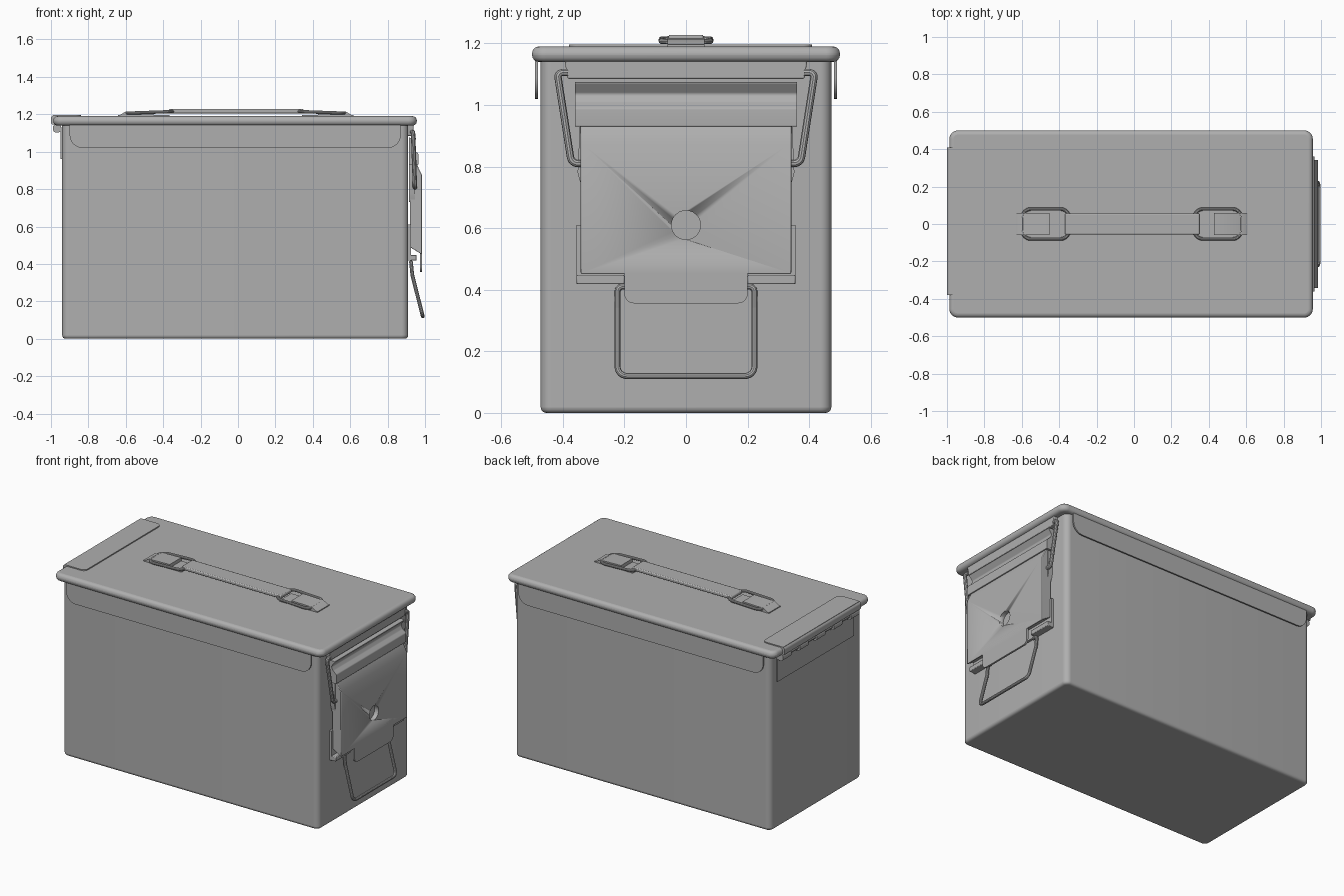
import bpy, bmesh, math
from mathutils import Vector

if "Cube" in bpy.data.objects:
    bpy.data.objects.remove(bpy.data.objects["Cube"], do_unlink=True)

STEEL = (0.43, 0.43, 0.43, 1)
mat = bpy.data.materials.new("grey steel")
mat.use_nodes = True
mat.diffuse_color = STEEL
mat.node_tree.nodes["Principled BSDF"].inputs["Base Color"].default_value = STEEL


def activate(ob):
    bpy.ops.object.select_all(action='DESELECT')
    ob.select_set(True)
    bpy.context.view_layer.objects.active = ob


def finish(ob):
    ob.data.materials.append(mat)
    activate(ob)
    bpy.ops.object.shade_smooth_by_angle(angle=math.radians(35))


def fillet(pts, r, closed=True, n=6):
    """Round the corners of a path; r is one radius or one per point."""
    pts = [Vector(p) for p in pts]
    radii = r if isinstance(r, (list, tuple)) else [r] * len(pts)
    out = []
    for i, p in enumerate(pts):
        if radii[i] == 0 or (not closed and i in (0, len(pts) - 1)):
            out.append(p)
            continue
        a, b = pts[i - 1] - p, pts[(i + 1) % len(pts)] - p
        half = a.angle(b) / 2
        t = min(radii[i] / math.tan(half), a.length * 0.49, b.length * 0.49)
        rad = t * math.tan(half)
        mid = (a.normalized() + b.normalized()).normalized()
        centre = p + mid * math.hypot(t, rad)
        s, e = p + a.normalized() * t - centre, p + b.normalized() * t - centre
        for k in range(n + 1):
            v = s.lerp(e, k / n)
            out.append(centre + v.normalized() * rad)
    return out


def prism(name, pts, axis, lo, hi, r=0, bevel=0, segs=4):
    """Extrude a rounded outline along an axis."""
    place = {'x': lambda p, h: (h, p.x, p.y),
             'y': lambda p, h: (p.x, h, p.y),
             'z': lambda p, h: (p.x, p.y, h)}[axis]
    path = fillet(pts, r)
    bm = bmesh.new()
    rings = [[bm.verts.new(place(p, h)) for p in path] for h in (lo, hi)]
    for ring in rings:
        bm.faces.new(ring)
    n = len(path)
    for i in range(n):
        j = (i + 1) % n
        bm.faces.new((rings[0][i], rings[0][j], rings[1][j], rings[1][i]))
    bmesh.ops.recalc_face_normals(bm, faces=bm.faces)
    me = bpy.data.meshes.new(name)
    bm.to_mesh(me)
    bm.free()
    ob = bpy.data.objects.new(name, me)
    bpy.context.collection.objects.link(ob)
    finish(ob)
    if bevel:
        m = ob.modifiers.new("bevel", 'BEVEL')
        m.width, m.segments, m.limit_method = bevel, segs, 'ANGLE'
        m.angle_limit = math.radians(35)
    return ob


def rect(a0, a1, b0, b1):
    return [(a0, b0), (a1, b0), (a1, b1), (a0, b1)]


def wire(name, pts, thick, r, closed=False):
    """Round bent wire."""
    cu = bpy.data.curves.new(name, 'CURVE')
    cu.dimensions = '3D'
    cu.bevel_depth, cu.bevel_resolution, cu.use_fill_caps = thick, 3, True
    path = fillet(pts, r, closed)
    sp = cu.splines.new('POLY')
    sp.points.add(len(path) - 1)
    for q, p in zip(sp.points, path):
        q.co = (*p, 1)
    sp.use_cyclic_u = closed
    ob = bpy.data.objects.new(name, cu)
    bpy.context.collection.objects.link(ob)
    activate(ob)
    bpy.ops.object.convert(target='MESH')
    finish(bpy.context.object)
    return bpy.context.object


# Box and lid
prism("box_body", rect(-0.94, 0.91, -0.472, 0.472), 'z', 0, 1.16, 0.035, 0.018)
prism("lid", rect(-0.987, 0.956, -0.5, 0.5), 'z', 1.14, 1.19, 0.045, 0.022)
for side, s in (("right", -1), ("left", 1)):
    prism(side + "_lid_skirt", rect(-0.9, 0.87, 1.02, 1.16), 'y', s * 0.481, s * 0.49,
          [0.09, 0.09, 0, 0])

# Hinge at the back end
Y0, Y1 = -0.38, 0.41
prism("hinge_top_leaf", rect(-0.99, -0.84, Y0, Y1), 'z', 1.185, 1.197, [0, 0.03, 0.03, 0])
prism("hinge_curl", [(-0.95, 1.197), (-1.0, 1.197), (-1.0, 1.145), (-0.95, 1.145)], 'y',
      Y0, Y1, [0, 0.02, 0.01, 0])
prism("hinge_end_leaf", rect(Y0, Y1, 0.96, 1.13), 'x', -0.95, -0.938)
wire("hinge_pin", [(-0.968, Y0, 1.125), (-0.968, Y1, 1.125)], 0.012, 0)
step = (Y1 - Y0) / 9
for i in range(0, 9, 2):
    y = Y0 + i * step
    prism("hinge_knuckle", rect(-0.99, -0.945, 1.102, 1.148), 'y', y, y + step, 0.02)

# Carrying handle on the lid
prism("handle_strap", rect(-0.37, 0.35, -0.057, 0.057), 'z', 1.205, 1.228, 0.008, 0.006, 2)
MID = -0.012
for name, s in (("back", -1), ("front", 1)):
    def hx(d):
        return MID + s * d
    wire(name + "_handle_loop", [(hx(0.335), -0.08, 1.215), (hx(0.585), -0.08, 1.206),
                                 (hx(0.585), 0.08, 1.206), (hx(0.335), 0.08, 1.215)],
         0.009, 0.045, True)
    prism(name + "_handle_foot", rect(*sorted((hx(0.63), hx(0.355))), -0.06, 0.06), 'z',
          1.185, 1.196)
    prism(name + "_handle_clip", [(hx(0.63), 1.19), (hx(0.59), 1.214), (hx(0.44), 1.218),
                                  (hx(0.44), 1.19)], 'y', -0.06, 0.06)

# Lid catch and upper latch bar
prism("lid_catch", [(-0.385, 1.085), (0.385, 1.085), (0.395, 1.15), (-0.395, 1.15)], 'x',
      0.9, 0.938, 0.008, 0.004, 2)
prism("latch_bar", [(0.915, 1.075), (0.955, 1.072), (0.926, 1.035), (0.94, 1.01),
                    (0.964, 0.99), (0.964, 0.93), (0.915, 0.93)], 'y', -0.36, 0.36,
      [0, 0.003, 0.012, 0.02, 0.012, 0.004, 0])

# Latch lever: a pan with a sloped top, a tab and a round hole
pan = prism("latch_pan", [(0.92, 0.49), (0.984, 0.45), (0.984, 0.875), (0.955, 0.935),
                          (0.92, 0.935)], 'y', -0.342, 0.342, 0, 0.004, 2)
cutter = prism("hole_cutter", rect(-0.047, 0.047, 0.563, 0.657), 'x', 0.955, 1.05, 0.047)
cutter.hide_render = True
cutter.hide_set(True)
hole = pan.modifiers.new("hole", 'BOOLEAN')
hole.operation, hole.object = 'DIFFERENCE', cutter
prism("latch_tab", rect(-0.2, 0.2, 0.356, 0.5), 'x', 0.972, 0.984, [0.03, 0.03, 0, 0])
prism("latch_mount", rect(-0.355, 0.355, 0.418, 0.61), 'x', 0.9, 0.925)
for side, s in (("right", -1), ("left", 1)):
    prism(side + "_latch_foot", rect(*sorted((s * 0.2, s * 0.355)), 0.418, 0.448), 'x',
          0.915, 0.955, 0, 0.004, 2)
    prism(side + "_latch_ear", [(s * 0.33, 0.93), (s * 0.345, 0.93), (s * 0.352, 0.78),
                                (s * 0.338, 0.73)], 'x', 0.915, 0.945)
    # Link wire from the catch down to the lever
    wire(side + "_latch_link", [(0.932, s * 0.385, 1.105), (0.936, s * 0.418, 1.105),
                                (0.946, s * 0.372, 0.81), (0.946, s * 0.32, 0.81)],
         0.012, 0.025)

# End handle
wire("end_handle", [(0.925, -0.19, 0.41), (0.925, -0.222, 0.41), (0.932, -0.222, 0.34),
                    (0.988, -0.222, 0.12), (0.988, 0.222, 0.12), (0.932, 0.222, 0.34),
                    (0.925, 0.222, 0.41), (0.925, 0.19, 0.41)], 0.01, 0.03)
